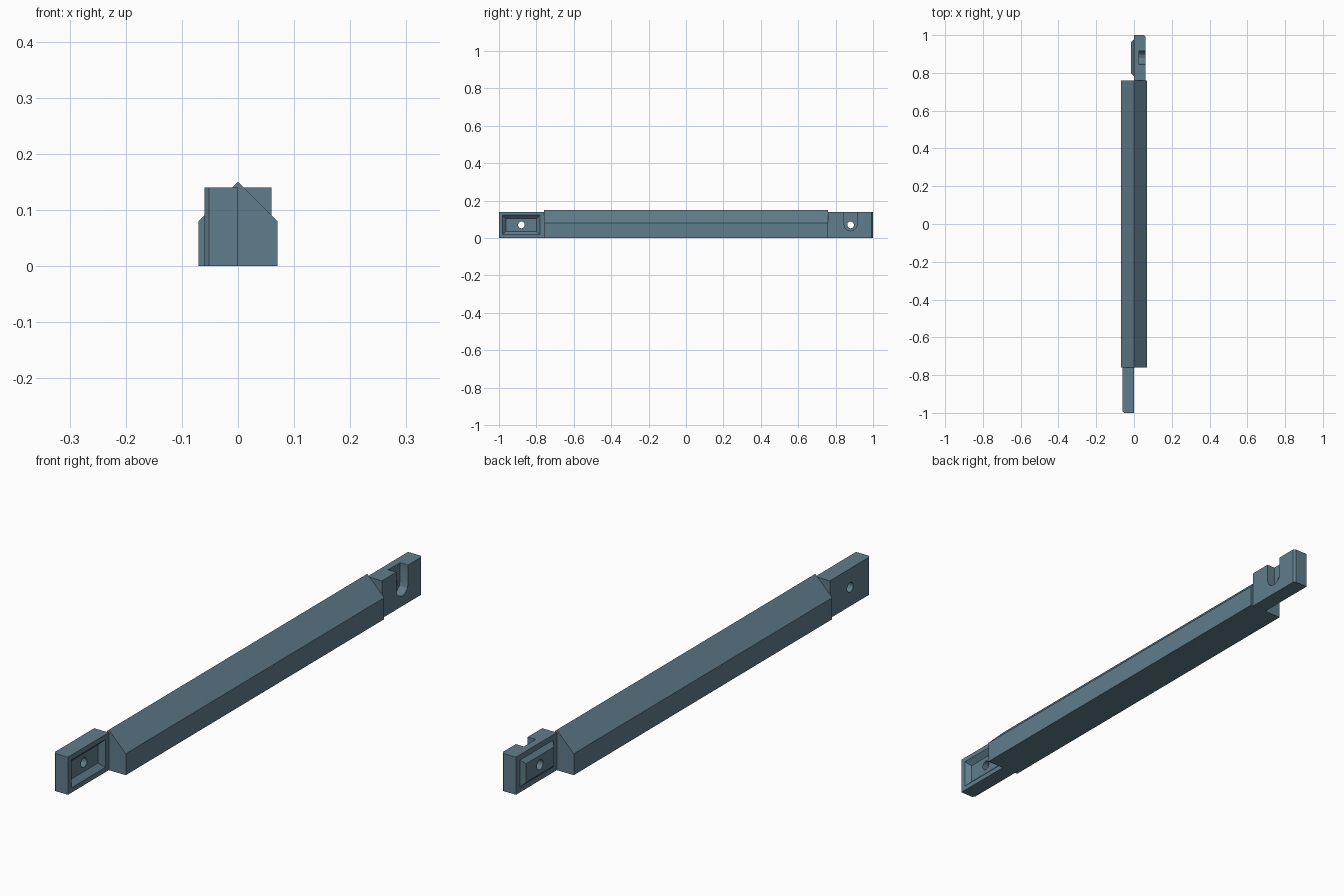
import bpy, bmesh, math
from mathutils import Vector

if "Cube" in bpy.data.objects:
    bpy.data.objects.remove(bpy.data.objects["Cube"])

steel = bpy.data.materials.new("slate_blue")
steel.diffuse_color = (0.117, 0.205, 0.258, 1)
steel.use_nodes = True
steel.node_tree.nodes["Principled BSDF"].inputs["Base Color"].default_value = steel.diffuse_color


def make(name, rings):
    """Closed solid lofted through rings of equal point count, capped at both ends."""
    bm = bmesh.new()
    loops = [[bm.verts.new(p) for p in ring] for ring in rings]
    n = len(loops[0])
    for a, b in zip(loops, loops[1:]):
        for i in range(n):
            bm.faces.new((a[i], a[(i + 1) % n], b[(i + 1) % n], b[i]))
    bm.faces.new(loops[0])
    bm.faces.new(loops[-1])
    bmesh.ops.recalc_face_normals(bm, faces=bm.faces)
    mesh = bpy.data.meshes.new(name)
    bm.to_mesh(mesh)
    bm.free()
    mesh.materials.append(steel)
    ob = bpy.data.objects.new(name, mesh)
    bpy.context.collection.objects.link(ob)
    return ob


def rect(x, yc, zc, hy, hz):
    return [(x, yc + sy * hy, zc + sz * hz)
            for sy, sz in ((-1, -1), (1, -1), (1, 1), (-1, 1))]


def combine(target, tool, operation):
    mod = target.modifiers.new(operation.lower(), 'BOOLEAN')
    mod.operation, mod.object, mod.solver = operation, tool, 'EXACT'
    bpy.context.view_layer.objects.active = target
    bpy.ops.object.modifier_apply(modifier=mod.name)
    bpy.data.objects.remove(tool)


def tab(name, side):
    """End tab on one half of the width, outer corner slightly chamfered."""
    c = 0.008
    plan = [(0, 0.76), (0.06, 0.76), (0.06, 1 - c), (0.06 - c, 1), (0, 1)]
    return make(name, [[(side * x, side * y, z) for x, y in plan] for z in (0, 0.14)])


def bolt_hole(y):
    ring = [(0.018 * math.cos(k * math.tau / 24), 0.018 * math.sin(k * math.tau / 24))
            for k in range(24)]
    return make("hole_cutter", [[(x, y + a, 0.07 + b) for a, b in ring] for x in (-0.1, 0.1)])


# Long bar with a gabled top
gable = [(-0.07, 0), (0.07, 0), (0.07, 0.08), (0, 0.15), (-0.07, 0.08)]
bar = make("bar", [[(x, y, z) for x, z in gable] for y in (-0.76, 0.76)])

# Front tab with a tapered socket and a bolt hole
front = tab("front_tab", -1)
socket = make("socket_cutter", [rect(0.02, -0.88, 0.07, 0.1, 0.052),
                                rect(0, -0.88, 0.07, 0.1, 0.052),
                                rect(-0.018, -0.88, 0.07, 0.082, 0.034)])
combine(front, socket, 'DIFFERENCE')
combine(front, bolt_hole(-0.88), 'DIFFERENCE')

# Back tab with a tapered boss, a nut slot open at the top, and a bolt hole
back = tab("back_tab", 1)
boss = make("boss_tool", [rect(0.01, 0.88, 0.07, 0.097, 0.05),
                          rect(0, 0.88, 0.07, 0.097, 0.05),
                          rect(-0.015, 0.88, 0.07, 0.082, 0.035)])
combine(back, boss, 'UNION')
slot = [(0.88 + 0.035, 0.2), (0.88 - 0.035, 0.2)]
slot += [(0.88 - 0.035 * math.cos(k * math.pi / 6), 0.073 - 0.035 * math.sin(k * math.pi / 6))
         for k in range(7)]
combine(back, make("slot_cutter", [[(x, y, z) for y, z in slot] for x in (0.027, 0.1)]),
        'DIFFERENCE')
combine(back, bolt_hole(0.88), 'DIFFERENCE')

# Smooth only the round hole walls
for ob in (front, back):
    bpy.ops.object.select_all(action='DESELECT')
    ob.select_set(True)
    bpy.context.view_layer.objects.active = ob
    bpy.ops.object.shade_smooth_by_angle(angle=math.radians(25))
